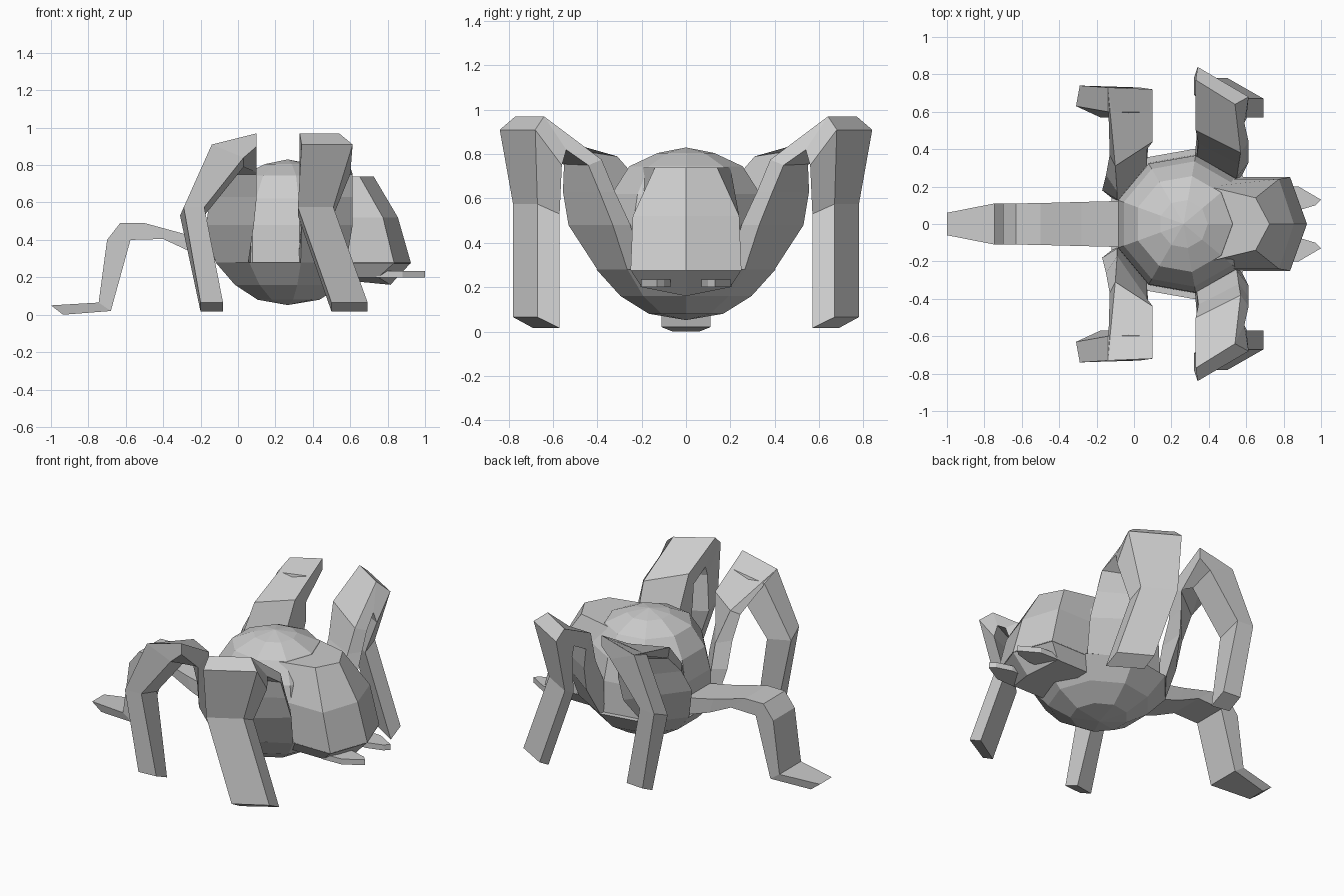
import bpy, bmesh
from math import sin, cos, radians


def loft(name, rings, mirror=False):
    """Skin equal-sized closed rings, cap both ends, optionally mirror across y = 0."""
    bm = bmesh.new()
    loops = [[bm.verts.new(p) for p in r] for r in rings]
    n = len(rings[0])
    for a, b in zip(loops, loops[1:]):
        for i in range(n):
            j = (i + 1) % n
            bm.faces.new((a[i], a[j], b[j], b[i]))
    bm.faces.new(loops[0])
    bm.faces.new(loops[-1])
    bmesh.ops.recalc_face_normals(bm, faces=bm.faces)
    me = bpy.data.meshes.new(name)
    bm.to_mesh(me)
    bm.free()
    ob = bpy.data.objects.new(name, me)
    bpy.context.collection.objects.link(ob)
    if mirror:
        m = ob.modifiers.new("mirror", 'MIRROR')
        m.use_axis = (False, True, False)
        m.use_mirror_merge = False
    return ob


def nonagon(r, z, cx=0.265):
    return [(cx + r * cos(radians(40 * i)), r * sin(radians(40 * i)), z) for i in range(9)]


def flat(z, pts):
    return [(x, y, z) for x, y in pts]


# Body: nine-sided bowl and dome
loft("body_bowl", [nonagon(r, z) for r, z in
                   [(0.002, 0.052), (0.17, 0.08), (0.30, 0.16), (0.41, 0.28)]])
loft("body_dome", [nonagon(r, z) for r, z in
                   [(0.376, 0.27), (0.372, 0.48), (0.34, 0.62), (0.26, 0.745),
                    (0.13, 0.805), (0.002, 0.83)]])

# Head with pointed front, and jaw below it
loft("head", [flat(z, [(0.4, -b), (xs, -s), (xt, 0), (xs, s), (0.4, b)])
              for z, xs, s, xt, b in
              [(0.275, 0.835, 0.25, 0.925, 0.25), (0.52, 0.775, 0.24, 0.855, 0.24),
               (0.74, 0.65, 0.14, 0.725, 0.2)]])
loft("jaw", [flat(0.278, [(0.4, -0.25), (0.835, -0.25), (0.925, 0), (0.835, 0.25), (0.4, 0.25)]),
             [(0.4, -0.2, 0.2), (0.75, -0.2, 0.2), (0.815, 0, 0.16),
              (0.75, 0.2, 0.2), (0.4, 0.2, 0.2)]])
loft("fangs", [flat(z, [(0.74, 0.07), (0.87, 0.07), (0.97, 0.1), (1.0, 0.13),
                        (0.88, 0.2), (0.74, 0.205)]) for z in (0.2, 0.235)], True)

# Tail leg: upper and lower profile points with half width
tail = [(0.0, 0.37, 0.0, 0.25, 0.125), (-0.28, 0.43, -0.25, 0.335, 0.118),
        (-0.5, 0.49, -0.4, 0.405, 0.112), (-0.63, 0.49, -0.575, 0.40, 0.11),
        (-0.70, 0.40, -0.575, 0.40, 0.11), (-0.745, 0.065, -0.68, 0.02, 0.11),
        (-1.0, 0.05, -0.935, 0.0, 0.06)]
loft("tail_leg", [[(xa, -w, za), (xa, w, za), (xb, w, zb), (xb, -w, zb)]
                  for xa, za, xb, zb, w in tail])

# Front legs: foot, shin, knee, thigh curling back down into the bowl
loft("front_leg", [
    [(0.50, 0.78, 0.065), (0.693, 0.67, 0.065), (0.693, 0.57, 0.016), (0.50, 0.69, 0.016)],
    [(0.32, 0.78, 0.575), (0.51, 0.67, 0.575), (0.51, 0.57, 0.53), (0.32, 0.69, 0.53)],
    [(0.34, 0.84, 0.91), (0.613, 0.68, 0.91), (0.60, 0.56, 0.75), (0.33, 0.69, 0.76)],
    [(0.33, 0.77, 0.97), (0.54, 0.64, 0.97), (0.59, 0.54, 0.82), (0.33, 0.67, 0.82)],
    [(0.33, 0.50, 0.84), (0.57, 0.38, 0.775), (0.613, 0.44, 0.75), (0.33, 0.55, 0.755)],
    [(0.345, 0.43, 0.63), (0.56, 0.32, 0.63), (0.613, 0.39, 0.63), (0.34, 0.555, 0.63)],
    [(0.335, 0.36, 0.48), (0.55, 0.25, 0.48), (0.613, 0.33, 0.48), (0.34, 0.53, 0.48)],
    [(0.32, 0.30, 0.27), (0.52, 0.20, 0.27), (0.58, 0.265, 0.28), (0.335, 0.40, 0.28)],
], True)

# Rear legs: shin sweeping to a squared knee, and a thigh rising from the bowl
loft("rear_shin", [
    [(-0.20, 0.73, 0.065), (-0.08, 0.72, 0.065), (-0.08, 0.61, 0.016), (-0.20, 0.63, 0.016)],
    [(-0.29, 0.74, 0.575), (-0.18, 0.73, 0.575), (-0.18, 0.57, 0.53), (-0.31, 0.63, 0.53)],
    [(-0.14, 0.73, 0.91), (0.03, 0.73, 0.84), (0.03, 0.57, 0.79), (-0.14, 0.60, 0.865)],
    [(0.10, 0.72, 0.97), (0.10, 0.72, 0.90), (0.10, 0.56, 0.76), (0.10, 0.60, 0.90)],
], True)
loft("rear_thigh", [
    [(-0.14, 0.728, 0.91), (0.10, 0.718, 0.97), (0.10, 0.60, 0.80), (-0.02, 0.60, 0.83)],
    [(-0.10, 0.31, 0.79), (0.10, 0.44, 0.81), (0.10, 0.55, 0.75), (-0.13, 0.37, 0.75)],
    [(-0.09, 0.17, 0.63), (0.07, 0.40, 0.63), (0.10, 0.55, 0.63), (-0.15, 0.26, 0.63)],
    [(-0.09, 0.13, 0.48), (0.07, 0.34, 0.48), (0.085, 0.52, 0.48), (-0.17, 0.18, 0.48)],
    [(-0.05, 0.11, 0.27), (0.07, 0.29, 0.27), (0.055, 0.36, 0.28), (-0.12, 0.14, 0.28)],
], True)
